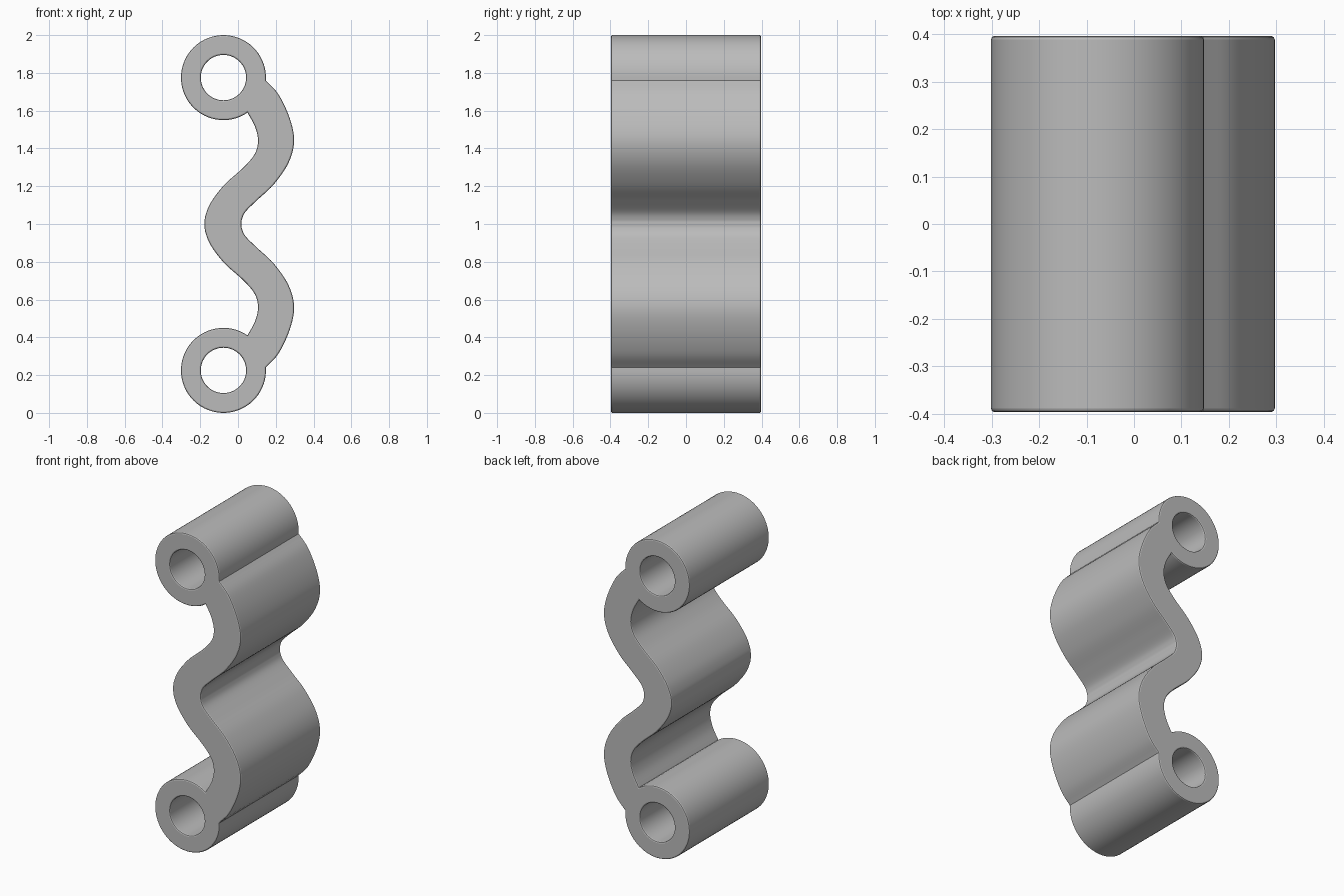
import bpy
from math import sin, cos, atan2, pi, hypot
from mathutils import Vector

cube = bpy.data.objects.get("Cube")
if cube:
    bpy.data.objects.remove(cube)

RING_X, RING_Z = -0.077, 1.775
RING_R, HOLE_R = 0.225, 0.12
HALF_DEPTH, ROUND = 0.397, 0.008


def smooth_path(pts, steps=6):
    """Catmull-Rom curve through the points, mirrored about z = 1."""
    pts = [Vector(p) for p in pts]
    pts += [Vector((p.x, 2 - p.y)) for p in reversed(pts[:-1])]
    ctrl = [2 * pts[0] - pts[1]] + pts + [2 * pts[-1] - pts[-2]]
    path = []
    for a, b, c, d in zip(ctrl, ctrl[1:], ctrl[2:], ctrl[3:]):
        for i in range(steps):
            t = i / steps
            path.append(0.5 * (2 * b + (c - a) * t + (2 * a - 5 * b + 4 * c - d) * t**2
                               + (3 * b - a - 3 * c + d) * t**3))
    return path + [pts[-1]]


def arc(x, z, r, start, end, n=56):
    return [Vector((x + r * cos(start + (end - start) * i / n),
                    z + r * sin(start + (end - start) * i / n))) for i in range(n + 1)]


# Edges of the wavy web, upper half from ring to middle
inner = smooth_path([(0.05, 1.59), (0.09, 1.515), (0.106, 1.44), (0.088, 1.37), (0.03, 1.3),
                     (-0.07, 1.21), (-0.14, 1.12), (-0.171, 1.05), (-0.177, 1.0)])
outer = smooth_path([(0.148, 1.76), (0.215, 1.685), (0.274, 1.56), (0.297, 1.44), (0.268, 1.325),
                     (0.19, 1.21), (0.10, 1.125), (0.04, 1.065), (0.021, 1.025), (0.019, 1.0)])

# Ring arc running from the outer web edge over the top to the inner edge
a0 = atan2(outer[0].y - RING_Z, outer[0].x - RING_X)
a1 = atan2(inner[0].y - RING_Z, inner[0].x - RING_X) + 2 * pi
top_arc = arc(RING_X, RING_Z, RING_R, a0, a1)
bottom_arc = [Vector((p.x, 2 - p.y)) for p in reversed(top_arc)]
outline = top_arc[:-1] + inner[:-1] + bottom_arc[:-1] + outer[::-1][:-1]
holes = [arc(RING_X, z, HOLE_R, 0, 2 * pi)[:-1] for z in (RING_Z, 2 - RING_Z)]

# Filled profile, extruded with rounded rims
curve = bpy.data.curves.new("wavy_link", "CURVE")
curve.dimensions = "2D"
curve.fill_mode = "BOTH"
curve.extrude = HALF_DEPTH - ROUND
curve.bevel_depth = ROUND
curve.bevel_resolution = 1
curve.offset = -ROUND
for loop in [outline] + holes:
    spline = curve.splines.new("POLY")
    spline.points.add(len(loop) - 1)
    for point, p in zip(spline.points, loop):
        point.co = (p.x, p.y, 0, 1)
    spline.use_cyclic_u = True

link = bpy.data.objects.new("wavy_link", curve)
bpy.context.collection.objects.link(link)
link.rotation_euler.x = pi / 2
bpy.ops.object.select_all(action="DESELECT")
link.select_set(True)
bpy.context.view_layer.objects.active = link
bpy.ops.object.convert(target="MESH")
link = bpy.context.object
bpy.ops.object.transform_apply(location=False, rotation=True, scale=False)

# Weld the caps to the sides and face everything outward
bpy.ops.object.mode_set(mode="EDIT")
bpy.ops.mesh.select_all(action="SELECT")
bpy.ops.mesh.remove_doubles(threshold=0.0002)
bpy.ops.mesh.normals_make_consistent(inside=False)
bpy.ops.object.mode_set(mode="OBJECT")
bpy.ops.object.shade_smooth_by_angle(angle=0.35)

# Plain grey finish
grey = bpy.data.materials.new("plain_grey")
grey.use_nodes = True
colour = (0.5, 0.5, 0.5, 1)
grey.diffuse_color = colour
grey.node_tree.nodes["Principled BSDF"].inputs["Base Color"].default_value = colour
link.data.materials.clear()
link.data.materials.append(grey)
